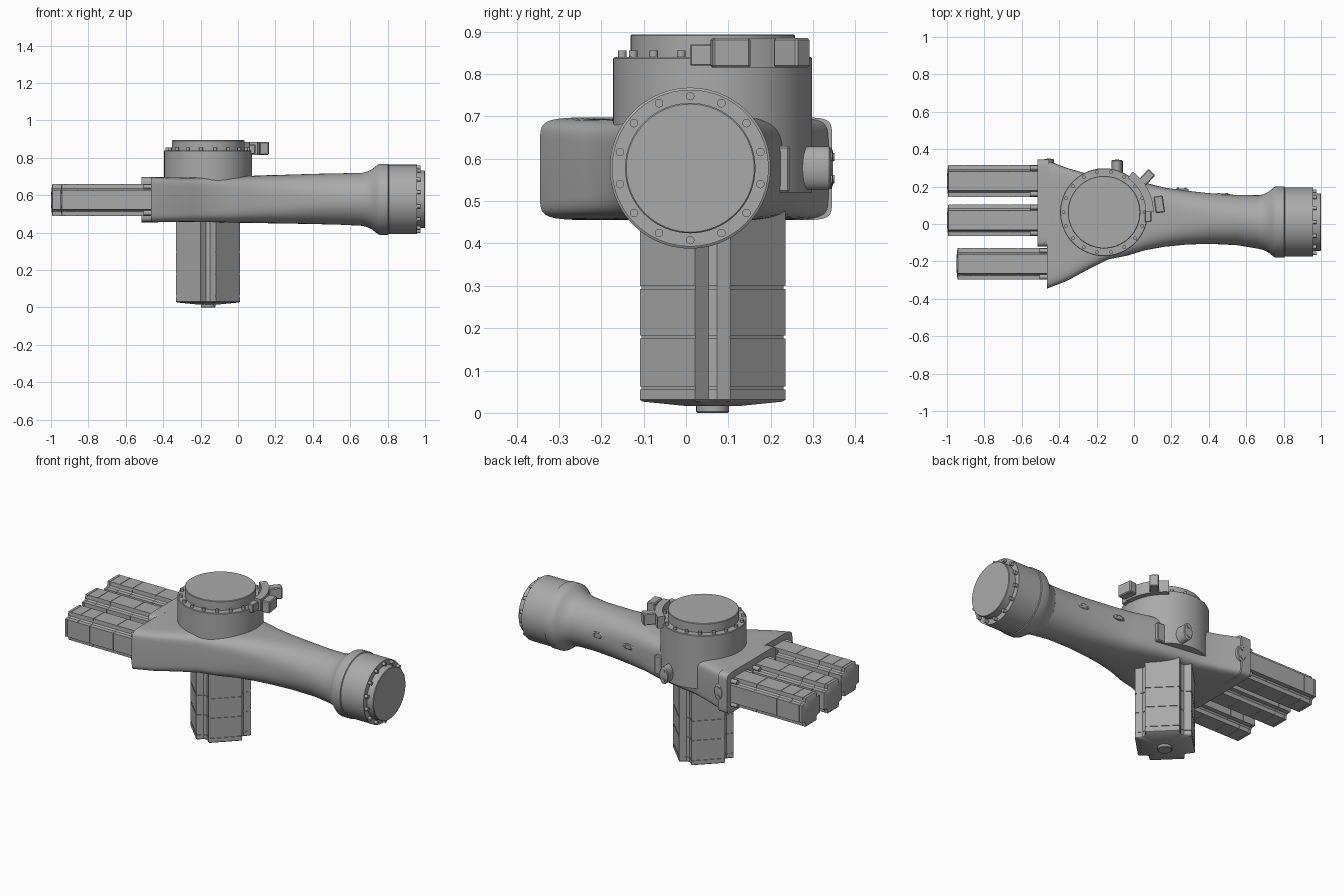
import bpy, bmesh
from math import sin, cos, pi, radians, copysign
from mathutils import Matrix, Vector

cube = bpy.data.objects.get("Cube")
if cube:
    bpy.data.objects.remove(cube)

grey = bpy.data.materials.new("machine grey")
grey.use_nodes = True
grey.diffuse_color = (0.4, 0.4, 0.4, 1)
grey.node_tree.nodes["Principled BSDF"].inputs["Base Color"].default_value = (0.4, 0.4, 0.4, 1)

AXIS_X = Matrix.Rotation(pi / 2, 4, 'Y')
AXIS_Y = Matrix.Rotation(-pi / 2, 4, 'X')
DRUM = Vector((-0.16, 0.063, 0))
END = Vector((0, 0.01, 0.578))


def finish(name, bm, matrix=None):
    if matrix:
        bm.transform(matrix)
    bmesh.ops.recalc_face_normals(bm, faces=bm.faces)
    mesh = bpy.data.meshes.new(name)
    bm.to_mesh(mesh)
    bm.free()
    mesh.materials.append(grey)
    ob = bpy.data.objects.new(name, mesh)
    bpy.context.collection.objects.link(ob)
    bpy.ops.object.select_all(action='DESELECT')
    ob.select_set(True)
    bpy.context.view_layer.objects.active = ob
    bpy.ops.object.shade_smooth_by_angle(angle=radians(32))
    return ob


def loft(name, rings, matrix=None):
    """Skin a list of equal-length point rings and cap both ends."""
    bm = bmesh.new()
    loops = [[bm.verts.new(p) for p in ring] for ring in rings]
    n = len(loops[0])
    for a, b in zip(loops, loops[1:]):
        for i in range(n):
            j = (i + 1) % n
            bm.faces.new((a[i], a[j], b[j], b[i]))
    bm.faces.new(loops[0][::-1])
    bm.faces.new(loops[-1])
    return finish(name, bm, matrix)


def turned(name, profile, matrix, stretch=1, n=64):
    """Solid of revolution about local z from (radius, height) pairs."""
    rings = [[(r * cos(2 * pi * i / n), r * stretch * sin(2 * pi * i / n), h)
              for i in range(n)] for r, h in profile]
    return loft(name, rings, matrix)


def box(name, centre, size, turn=0, bevel=0.005):
    bm = bmesh.new()
    bmesh.ops.create_cube(bm, size=1)
    bm.transform(Matrix.Diagonal((*size, 1)))
    bmesh.ops.bevel(bm, geom=bm.edges[:], offset=bevel, segments=1, affect='EDGES')
    return finish(name, bm, Matrix.Translation(centre) @ Matrix.Rotation(turn, 4, 'Z'))


def bolt_ring(name, count, ring, radius, height, matrix):
    bm = bmesh.new()
    for i in range(count):
        a = 2 * pi * i / count
        place = Matrix.Translation((ring * cos(a), ring * sin(a), height / 2))
        bmesh.ops.create_cone(bm, cap_ends=True, segments=12, radius1=radius,
                              radius2=radius, depth=height, matrix=place)
    finish(name, bm, matrix)


# Arm body: rounded box sections that turn into a round tube
def section(x, y0, y1, z0, z1, power, n=64):
    ring = []
    for i in range(n):
        c, s = cos(2 * pi * i / n), sin(2 * pi * i / n)
        y = copysign(abs(c) ** (2 / power), c)
        z = copysign(abs(s) ** (2 / power), s)
        ring.append((x, (y0 + y1) / 2 + y * (y1 - y0) / 2, (z0 + z1) / 2 + z * (z1 - z0) / 2))
    return ring


stations = [
    (-0.465, -0.345, 0.34, 0.455, 0.698, 10),
    (-0.36, -0.305, 0.30, 0.456, 0.695, 9),
    (-0.24, -0.24, 0.265, 0.456, 0.695, 7),
    (-0.14, -0.19, 0.25, 0.455, 0.698, 6),
    (-0.04, -0.17, 0.235, 0.453, 0.70, 5),
    (0.06, -0.14, 0.22, 0.452, 0.703, 4),
    (0.16, -0.122, 0.195, 0.45, 0.707, 3.2),
    (0.28, -0.11, 0.178, 0.448, 0.71, 2.7),
    (0.4, -0.106, 0.165, 0.446, 0.714, 2.3),
    (0.55, -0.113, 0.155, 0.442, 0.717, 2),
    (0.67, -0.133, 0.154, 0.436, 0.72, 2),
]
loft("arm_body", [section(*s) for s in stations])
loft("motor_flange", [section(x, -0.12, 0.345, 0.455, 0.698, 12) for x in (-0.515, -0.455)])

# Round end joint with flare, face disc and bolts
turned("end_joint", [(0.137, 0.64), (0.143, 0.67), (0.15, 0.695), (0.162, 0.718), (0.178, 0.738),
                     (0.187, 0.75), (0.19, 0.757), (0.19, 0.803), (0.185, 0.806), (0.185, 0.957)],
       Matrix.Translation(END) @ AXIS_X, n=80)
turned("end_disc", [(0.154, 0.95), (0.154, 0.997), (0.151, 1.0)],
       Matrix.Translation(END) @ AXIS_X)
bolt_ring("end_bolts", 14, 0.17, 0.01, 0.02,
          Matrix.Translation(END + Vector((0.956, 0, 0))) @ AXIS_X)

# Upright drum with cap and bolts
turned("drum", [(0.235, 0.52), (0.235, 0.837), (0.232, 0.84)], Matrix.Translation(DRUM), n=80)
turned("drum_cap", [(0.194, 0.83), (0.194, 0.891), (0.191, 0.894)], Matrix.Translation(DRUM))
bolt_ring("drum_bolts", 18, 0.217, 0.01, 0.017, Matrix.Translation(DRUM + Vector((0, 0, 0.839))))


# Stop bracket: curved band on the drum rim with two horns
def bracket_slice(a):
    c, s = cos(radians(a)), sin(radians(a))
    return [(DRUM.x + r * c, DRUM.y + r * s, z)
            for r, z in ((0.222, 0.815), (0.265, 0.815), (0.265, 0.885), (0.222, 0.885))]


loft("stop_band", [bracket_slice(a) for a in range(0, 56, 5)])
box("stop_horn_front", (0.135, 0.105, 0.85), (0.05, 0.09, 0.07), radians(8))
box("stop_horn_rear", (0.07, 0.25, 0.85), (0.075, 0.05, 0.07), radians(48))
box("stop_foot", (0.075, 0.04, 0.845), (0.035, 0.06, 0.05), bevel=0.003)


# Motors: square housing with scooped corners and seam grooves
def motor_ring(width, scale, height):
    h = width / 2 * scale
    k = width * 0.195 * scale
    corner = [(h, h - k), (h - k * 0.7, h - k * 0.95), (h - k * 0.95, h - k * 0.7), (h - k, h)]
    return [(x * cos(q) - y * sin(q), x * sin(q) + y * cos(q), height)
            for q in (0, pi / 2, pi, 3 * pi / 2) for x, y in corner]


def motor(name, width, length, seams, matrix):
    g = width * 0.012
    rings = [motor_ring(width, 0.35, 0), motor_ring(width, 0.96, width * 0.035),
             motor_ring(width, 1, width * 0.05)]
    for s in seams:
        rings += [motor_ring(width, f, s + d) for f, d in ((1, -g), (0.975, -g), (0.975, g), (1, g))]
    rings.append(motor_ring(width, 1, length))
    loft(name, rings, matrix)


for label, x, y in (("rear", -1, 0.23), ("middle", -1, 0.02), ("front", -0.95, -0.213)):
    place = Matrix.Translation((x, y, 0.575)) @ AXIS_X
    motor(label + "_motor", 0.17, 0.55, (0.025, 0.09, 0.175, 0.33), place)
    # Mounting screws in the scooped corners
    bm = bmesh.new()
    for sy in (-1, 1):
        for sz in (-1, 1):
            spot = Matrix.Translation((x + 0.475, y + sy * 0.07, 0.575 + sz * 0.07))
            bmesh.ops.create_cone(bm, cap_ends=True, segments=12, radius1=0.013,
                                  radius2=0.013, depth=0.06, matrix=spot @ AXIS_X)
    finish(label + "_motor_screws", bm)

motor("lower_motor", 0.302, 0.46, (0.043, 0.163, 0.28),
      Matrix.Translation(DRUM + Vector((0, 0, 0.016))) @ Matrix.Rotation(pi / 4, 4, 'Z'))
turned("lower_motor_hub", [(0.036, 0), (0.039, 0.003), (0.039, 0.03)], Matrix.Translation(DRUM), n=32)


# Oval ports and slots along the rear side
def port(name, x, y, z, radius, stretch, depth, upright=True):
    place = Matrix.Translation((x, y, z)) @ AXIS_Y
    if not upright:
        place = place @ Matrix.Rotation(pi / 2, 4, 'Z')
    turned(name, [(radius, -0.06), (radius, depth - 0.004), (radius - 0.004, depth)],
           place, stretch, 32)
    for side in (-1, 1):
        shift = Matrix.Translation((0, side * radius * stretch * 0.55, depth))
        turned(name + "_screw", [(radius * 0.35, -0.01), (radius * 0.35, 0.004)],
               place @ shift, n=12)


port("drum_port", -0.09, 0.28, 0.578, 0.03, 1.7, 0.062)
port("flange_port", -0.455, 0.335, 0.578, 0.028, 1.7, 0.012)
port("arm_port", 0.475, 0.15, 0.60, 0.018, 2.2, 0.012, False)
port("arm_slot", 0.255, 0.178, 0.60, 0.015, 2.4, 0.012, False)
box("rear_rib", (0.015, 0.23, 0.575), (0.05, 0.03, 0.11))
